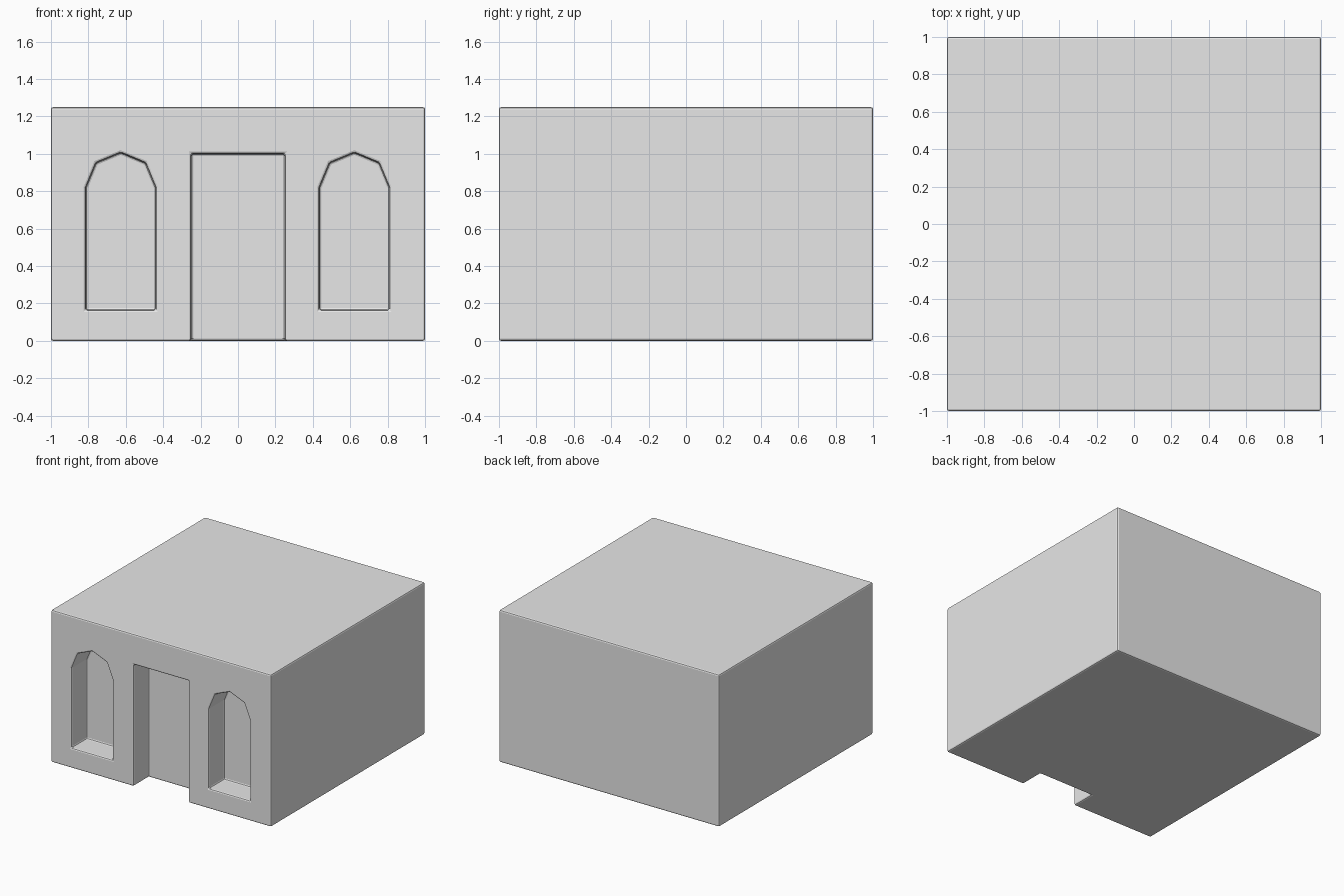
import bpy
import bmesh
import math

default_cube = bpy.data.objects.get("Cube")
if default_cube:
    bpy.data.objects.remove(default_cube, do_unlink=True)

WIDTH, HEIGHT, RECESS = 2.0, 1.25, 0.2


def make_prism(name, outline, y_front, y_back):
    """Extrude an (x, z) outline along y."""
    bm = bmesh.new()
    face = bm.faces.new([bm.verts.new((x, y_front, z)) for x, z in outline])
    extruded = bmesh.ops.extrude_face_region(bm, geom=[face])["geom"]
    moved = [v for v in extruded if isinstance(v, bmesh.types.BMVert)]
    bmesh.ops.translate(bm, verts=moved, vec=(0, y_back - y_front, 0))
    bmesh.ops.recalc_face_normals(bm, faces=bm.faces)
    mesh = bpy.data.meshes.new(name)
    bm.to_mesh(mesh)
    bm.free()
    obj = bpy.data.objects.new(name, mesh)
    bpy.context.collection.objects.link(obj)
    return obj


def rectangle(half, low, high):
    return [(-half, low), (half, low), (half, high), (-half, high)]


def arched_outline(centre, radius, sill, spring):
    """Window outline with a faceted round head."""
    points = [(centre - radius, sill), (centre + radius, sill)]
    for i in range(5):
        a = math.pi * i / 4
        points.append((centre + radius * math.cos(a), spring + radius * math.sin(a)))
    return points


# Stone-grey material
grey = bpy.data.materials.new("plain_grey")
grey.use_nodes = True
colour = (0.8, 0.8, 0.8, 1)
grey.diffuse_color = colour
grey.node_tree.nodes["Principled BSDF"].inputs["Base Color"].default_value = colour

# Solid building block
building = make_prism("building_block", rectangle(WIDTH / 2, 0, HEIGHT), -WIDTH / 2, WIDTH / 2)
building.data.materials.append(grey)

# Doorway and window recesses in the front wall
front, back = -WIDTH / 2 - 0.1, -WIDTH / 2 + RECESS
cutters = [make_prism("doorway_cutter", rectangle(0.25, -0.1, 1.0), front, back)]
for side, centre in (("right", -0.627), ("left", 0.622)):
    outline = arched_outline(centre, 0.187, 0.165, 0.82)
    cutters.append(make_prism(side + "_window_cutter", outline, front, back))

bpy.context.view_layer.objects.active = building
for cutter in cutters:
    cutter.hide_render = True
    cut = building.modifiers.new("cut_recess", "BOOLEAN")
    cut.operation = "DIFFERENCE"
    cut.solver = "EXACT"
    cut.object = cutter
    bpy.ops.object.modifier_apply(modifier=cut.name)
    bpy.data.objects.remove(cutter, do_unlink=True)

# Softened edges
soften = building.modifiers.new("soft_edges", "BEVEL")
soften.width = 0.012
soften.segments = 2
soften.limit_method = "ANGLE"
soften.angle_limit = math.radians(30)
